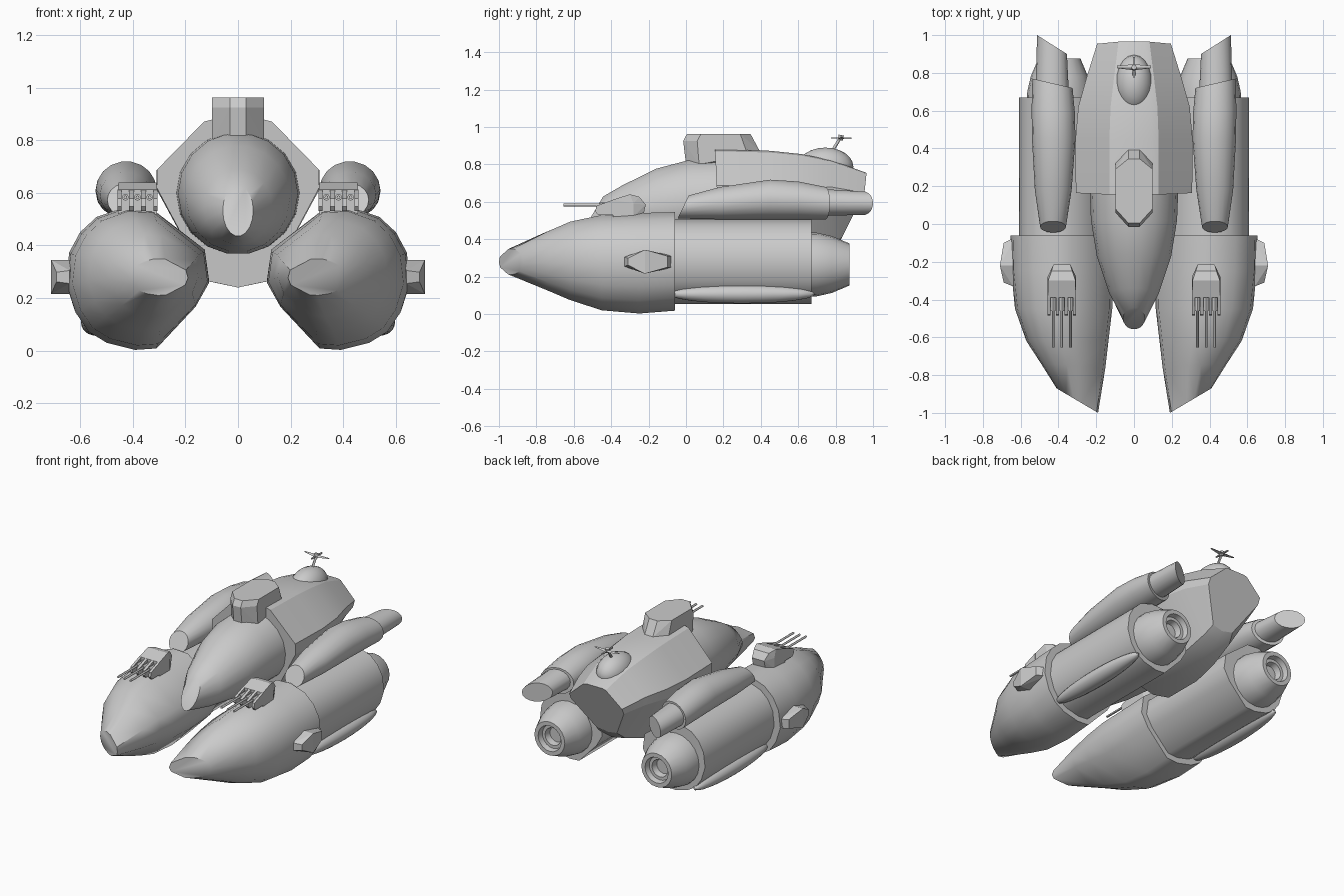
import bpy, bmesh
from math import sin, cos, pi, radians, hypot
from mathutils import Vector, Matrix

if "Cube" in bpy.data.objects:
    bpy.data.objects.remove(bpy.data.objects["Cube"])

grey = bpy.data.materials.new("hull grey")
grey.use_nodes = True
grey.diffuse_color = (0.6, 0.6, 0.6, 1)
grey.node_tree.nodes["Principled BSDF"].inputs["Base Color"].default_value = (0.6, 0.6, 0.6, 1)


def finish(name, bm, smooth=45):
    bmesh.ops.recalc_face_normals(bm, faces=bm.faces)
    mesh = bpy.data.meshes.new(name)
    bm.to_mesh(mesh)
    bm.free()
    mesh.materials.append(grey)
    ob = bpy.data.objects.new(name, mesh)
    bpy.context.collection.objects.link(ob)
    if smooth:
        bpy.ops.object.select_all(action='DESELECT')
        ob.select_set(True)
        bpy.context.view_layer.objects.active = ob
        bpy.ops.object.shade_smooth_by_angle(angle=radians(smooth))
    return ob


def circle(n):
    return [(cos(2 * pi * i / n), sin(2 * pi * i / n)) for i in range(n)]


def skin(bm, rings, caps=(True, True)):
    rings = [[bm.verts.new(p) for p in r] for r in rings]
    n = len(rings[0])
    for a, b in zip(rings, rings[1:]):
        for i in range(n):
            j = (i + 1) % n
            bm.faces.new((a[i], a[j], b[j], b[i]))
    for ring, cap in zip((rings[0], rings[-1]), caps):
        if cap:
            bm.faces.new(ring)


def loft(name, section, stations, s=1, smooth=45):
    """Station: y, x0, x1, z0, z1, then optional skew by x, skew by z, roundness."""
    rings = []
    for st in stations:
        y, x0, x1, z0, z1, kx, kz, rnd = (list(st) + [0] * 3)[:8]
        ring = []
        for u, v in section:
            d = hypot(u, v)
            u, v = u + (u / d - u) * rnd, v + (v / d - v) * rnd
            ring.append((s * ((x0 + x1) / 2 + u * (x1 - x0) / 2),
                         y + kx * u + kz * v,
                         (z0 + z1) / 2 + v * (z1 - z0) / 2))
        rings.append(ring)
    bm = bmesh.new()
    skin(bm, rings)
    return finish(name, bm, smooth)


def solid(name, points, smooth=0):
    bm = bmesh.new()
    for p in points:
        bm.verts.new(p)
    bmesh.ops.convex_hull(bm, input=bm.verts)
    bmesh.ops.dissolve_limit(bm, angle_limit=0.02, verts=bm.verts, edges=bm.edges)
    return finish(name, bm, smooth)


def ellipsoid(name, centre, radii):
    bm = bmesh.new()
    bmesh.ops.create_uvsphere(bm, u_segments=20, v_segments=12, radius=1,
                              matrix=Matrix.Translation(centre) @ Matrix.Diagonal((*radii, 1)))
    return finish(name, bm)


def rod(name, a, b, r, n=8):
    a, b = Vector(a), Vector(b)
    turn = (b - a).to_track_quat('Z', 'Y')
    bm = bmesh.new()
    skin(bm, [[p + turn @ Vector((r * u, r * v, 0)) for u, v in circle(n)] for p in (a, b)])
    return finish(name, bm)


def block(name, x0, x1, profile):
    return solid(name, [(x, y, z) for x in (x0, x1) for y, z in profile])


# Side hull section, flattened on the inner flanks
hull_section = [(-.2, .98), (-.94, .39), (-1, -.05), (-.81, -.39), (-.26, -.98), (.04, -1),
                (.44, -.9), (.7, -.74), (.88, -.47), (1, -.08), (.95, .35), (.8, .64),
                (.57, .86), (.18, 1)]

for s, side in ((1, "left"), (-1, "right")):
    # Side hulls: pointed front and barrel behind
    loft(side + "_hull_front", hull_section, [
        (-.935, .19, .41, .21, .35, .065, 0, 1),
        (-.75, .152, .495, .13, .44, .015, 0, .7),
        (-.62, .135, .57, .075, .495, 0, 0, .4),
        (-.45, .115, .63, .02, .53, 0, 0, .1),
        (-.25, .11, .65, .003, .54),
        (-.06, .11, .655, .018, .545)], s)
    loft(side + "_hull_barrel", hull_section,
         [(-.1, .15, .61, .055, .505), (.67, .15, .61, .055, .505)], s)

    # Engine bell with a stepped hollow nozzle
    bm = bmesh.new()
    skin(bm, [[(s * (.395 + r * u), y, .265 + r * v) for u, v in circle(20)]
              for y, r in ((.64, .172), (.7, .17), (.78, .152), (.875, .112),
                           (.875, .085), (.84, .078), (.84, .058), (.8, .05))])
    finish(side + "_engine", bm, 35)

    # Upper pod with slanted ends, and its tail tube
    loft(side + "_upper_pod", circle(18), [
        (-.015, .36, .497, .51, .635, 0, .03),
        (.18, .33, .525, .505, .68),
        (.45, .31, .54, .505, .72),
        (.6, .313, .542, .505, .71, .01),
        (.745, .325, .538, .505, .68, .025)], s)
    loft(side + "_upper_pod_tail", circle(18), [
        (.6, .34, .525, .52, .678), (.95, .355, .513, .53, .655, .05)], s)

    # Lower outer pod and side blister
    ellipsoid(side + "_lower_pod", (s * .54, .3, .107), (.057, .39, .05))
    solid(side + "_side_blister", [(s * x, y, .28 + t * h) for t in (-1, 1) for x, y, h in (
        (.71, -.22, .064), (.62, -.22, .064), (.64, -.33, .025), (.69, -.31, .018),
        (.69, -.1, .03), (.63, -.07, .03))])

    # Gun turret: body, slotted front, three barrels
    c = s * .382
    solid(side + "_turret", [(c + t * w, y, z) for t in (-1, 1) for w, y, z in (
        (.075, -.39, .52), (.075, -.39, .612), (.072, -.3, .64), (.055, -.25, .627),
        (.075, -.28, .59), (.075, -.28, .52), (.045, -.215, .585), (.045, -.23, .52))])
    for k, (off, w) in enumerate(((-.068, .008), (-.023, .009), (.023, .009), (.068, .008))):
        block(f"{side}_turret_rib_{k}", c + off - w, c + off + w,
              ((-.385, .53), (-.385, .613), (-.48, .578), (-.485, .548), (-.47, .53)))
    for k in (-1, 0, 1):
        x = c + k * .046
        rod(f"{side}_gun_barrel_{k + 2}", (x, -.655, .583), (x, -.38, .583), .007)
        rod(f"{side}_gun_sleeve_{k + 2}", (x, -.46, .583), (x, -.38, .583), .013)

# Central fuselage with a slanted nose
loft("fuselage_front", circle(18), [
    (-.5, -.058, .058, .435, .63, 0, .058),
    (-.37, -.13, .13, .402, .69, 0, .03),
    (-.17, -.197, .197, .375, .78, 0, .01),
    (.02, -.228, .228, .365, .828),
    (.25, -.237, .237, .365, .835)])

# Rear fuselage, keeled below, tapering to an undercut stern
half = [(.3, 1), (.42, .97), (1, .4), (1, .18), (.39, -.92)]
rear_section = half + [(0, -1)] + [(-u, v) for u, v in reversed(half)]
rear = loft("fuselage_rear", rear_section, [
    (.17, -.308, .308, .24, .88, 0, -.015),
    (.45, -.31, .31, .24, .873),
    (.62, -.295, .295, .285, .855),
    (.78, -.25, .25, .345, .822),
    (.965, -.195, .195, .40, .755)], smooth=25)
for v in rear.data.vertices:
    if v.co.y > .9:
        v.co.y -= max(0, .67 - v.co.z) * .5

# Command tower with chamfered front and sloping back
solid("command_tower", [(t * x, y, z) for t in (-1, 1) for x, y, z in (
    (.03, 0, .8), (.03, -.015, .925), (.03, .005, .963), (.098, .07, .8), (.098, .06, .925),
    (.098, .08, .963), (.098, .29, .963), (.098, .33, .85), (.03, .345, .963),
    (.03, .395, .87), (.03, .4, .8))])

# Rear dome with mast and crossed antenna
dome = ellipsoid("rear_dome", (0, .745, .787), (.098, .15, .103))
rod("antenna_mast", (0, .775, .86), (0, .825, .942), .008)
rod("antenna_hub", (0, .825, .93), (0, .83, .957), .014)
solid("antenna_crossbar", [(t * x, y, z) for t in (-1, 1) for x, y, z in (
    (.09, .825, .945), (.09, .838, .945), (.01, .815, .937), (.01, .845, .937),
    (.01, .83, .948))])
solid("antenna_boom", [(x, y, z) for x in (-.005, .005)
                       for y, z in ((.775, .938), (.775, .945), (.885, .936), (.885, .943))])
